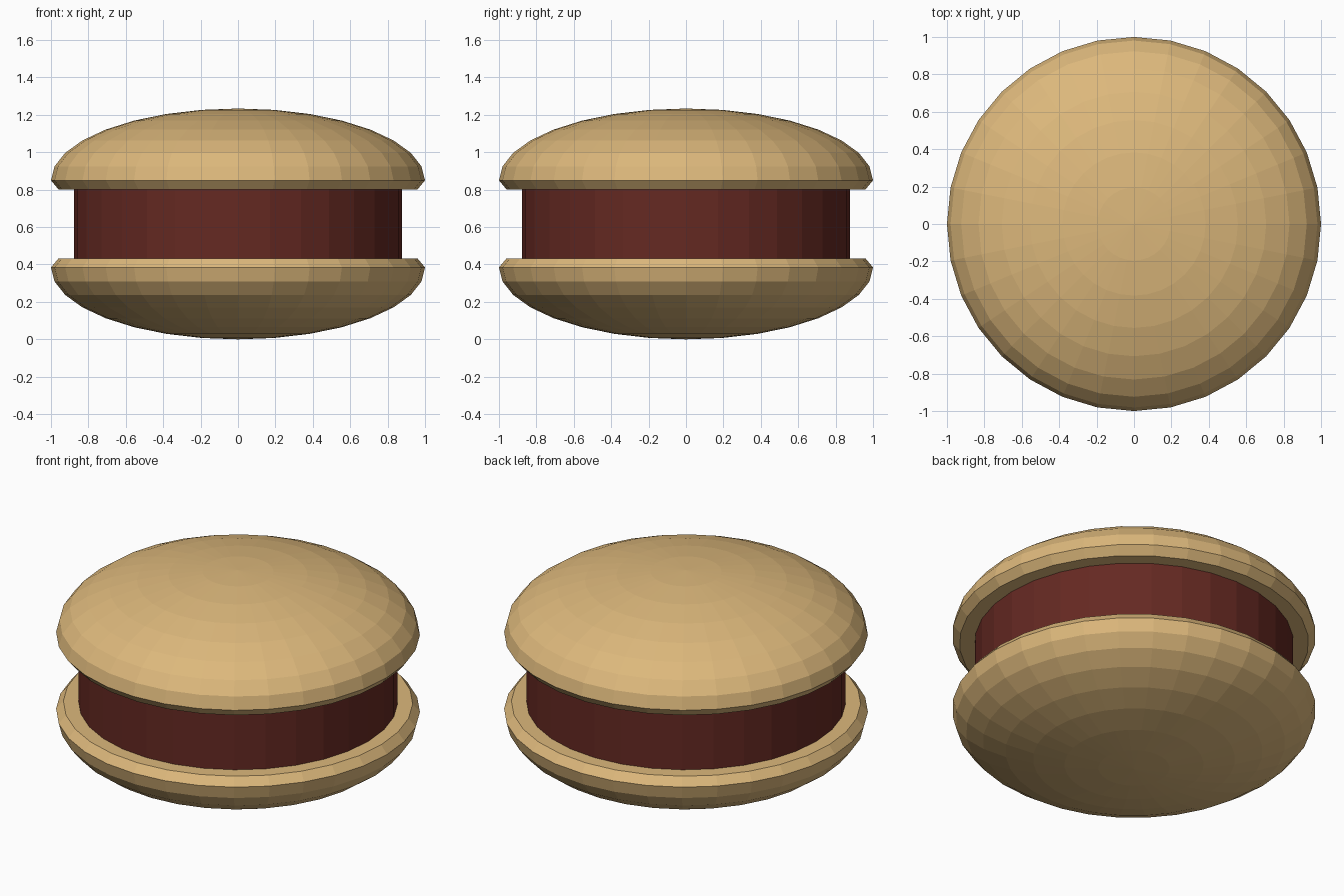
import bpy, bmesh
from math import sin, cos, pi

if "Cube" in bpy.data.objects:
    bpy.data.objects.remove(bpy.data.objects["Cube"])

SIDES = 32
H = 1.234  # total height


def material(name, color):
    m = bpy.data.materials.new(name)
    m.diffuse_color = color
    m.use_nodes = True
    m.node_tree.nodes["Principled BSDF"].inputs["Base Color"].default_value = m.diffuse_color
    return m


def lathe(name, profile, mat):
    """Revolve (radius, z) points about z; zero radius makes a pole, open ends are capped."""
    bm = bmesh.new()
    rings = []
    for r, z in profile:
        n = 1 if r < 1e-6 else SIDES
        rings.append([bm.verts.new((r * cos(2 * pi * i / SIDES), r * sin(2 * pi * i / SIDES), z))
                      for i in range(n)])
    for a, b in zip(rings, rings[1:]):
        for i in range(SIDES):
            j = (i + 1) % SIDES
            if len(b) == 1:
                bm.faces.new((a[i], a[j], b[0]))
            else:
                bm.faces.new((a[i], a[j], b[j], b[i]))
    for ring in (rings[0], rings[-1]):
        if len(ring) > 1:
            bm.faces.new(ring)
    bmesh.ops.recalc_face_normals(bm, faces=bm.faces)
    me = bpy.data.meshes.new(name)
    bm.to_mesh(me)
    bm.free()
    me.materials.append(mat)
    ob = bpy.data.objects.new(name, me)
    bpy.context.collection.objects.link(ob)
    return ob


shell = material("biscuit", (0.72, 0.48, 0.20, 1))
cream = material("filling", (0.13, 0.022, 0.016, 1))

# Domed biscuit profile: bevelled rim, then half an ellipsoid to the pole
dome = [(0.96, 0.802), (1.0, 0.85)]
dome += [(cos(k * pi / 16), 0.85 + (H - 0.85) * sin(k * pi / 16)) for k in range(1, 8)]
dome.append((0, H))

lathe("top_biscuit", dome, shell)
lathe("bottom_biscuit", [(r, H - z) for r, z in dome], shell)

# Filling disc between the biscuits
lathe("filling", [(0.877, H - 0.802), (0.877, 0.802)], cream)
